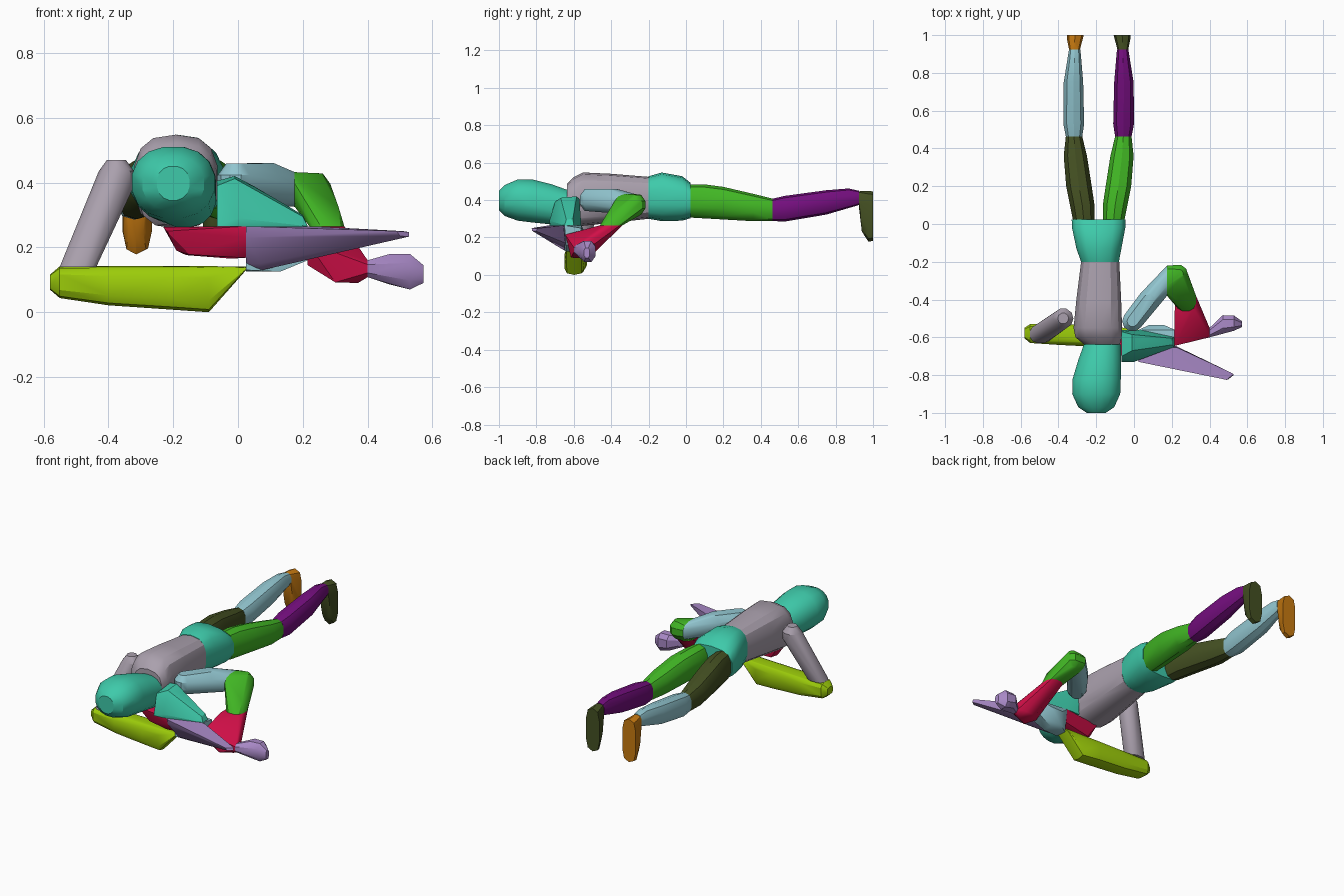
import bpy
import bmesh
import math
from mathutils import Vector

cube = bpy.data.objects.get("Cube")
if cube:
    bpy.data.objects.remove(cube, do_unlink=True)


# ---------- materials ----------
def linear(c):
    c /= 255
    return c / 12.92 if c <= 0.04045 else ((c + 0.055) / 1.055) ** 2.4


def make_material(name, r, g, b):
    m = bpy.data.materials.new(name)
    m.use_nodes = True
    col = (linear(r), linear(g), linear(b), 1)
    m.diffuse_color = col
    m.node_tree.nodes["Principled BSDF"].inputs["Base Color"].default_value = col
    return m


TEAL = make_material("teal", 62, 202, 170)
GREY = make_material("warm grey", 170, 160, 173)
LAVENDER = make_material("lavender", 170, 138, 200)
CRIMSON = make_material("crimson", 210, 15, 72)
LIME = make_material("lime", 156, 204, 10)
GREEN = make_material("green", 65, 182, 36)
PURPLE = make_material("purple", 116, 14, 126)
OLIVE = make_material("dark olive", 68, 80, 34)
ORANGE = make_material("orange", 200, 122, 16)
BLUE = make_material("pale blue", 146, 198, 208)


# ---------- point generators ----------
def ring(axis, at, a0, a1, b0, b1, n=12, power=0.8):
    """Rounded section across an axis; a and b are the extents on the other two axes."""
    pts = []
    for i in range(n):
        t = 2 * math.pi * (i + 0.5) / n
        c, s = math.cos(t), math.sin(t)
        k = math.cos(math.pi / n) ** power
        u = (a0 + a1) / 2 + (a1 - a0) / 2 * math.copysign(abs(c) ** power, c) / k
        v = (b0 + b1) / 2 + (b1 - b0) / 2 * math.copysign(abs(s) ** power, s) / k
        p = [u, v]
        p.insert("XYZ".index(axis), at)
        pts.append(tuple(p))
    return pts


def rings(axis, sections, **kw):
    return [p for s in sections for p in ring(axis, *s, **kw)]


def ball(x, y, z, r):
    pts = []
    for lat in (-60, -20, 20, 60):
        a = math.radians(lat)
        for i in range(10):
            t = 2 * math.pi * i / 10
            pts.append((x + r * math.cos(a) * math.cos(t),
                        y + r * math.cos(a) * math.sin(t),
                        z + r * math.sin(a) / math.sin(math.radians(60))))
    return pts


def hull(name, mat, pts, angle=30):
    """Convex solid around a set of points."""
    bm = bmesh.new()
    for p in pts:
        bm.verts.new(Vector(p))
    bmesh.ops.remove_doubles(bm, verts=bm.verts, dist=0.002)
    bmesh.ops.convex_hull(bm, input=bm.verts)
    bmesh.ops.delete(bm, geom=[v for v in bm.verts if not v.link_faces], context='VERTS')
    bmesh.ops.dissolve_limit(bm, angle_limit=math.radians(1), verts=bm.verts, edges=bm.edges)
    bmesh.ops.recalc_face_normals(bm, faces=bm.faces)
    me = bpy.data.meshes.new(name)
    bm.to_mesh(me)
    bm.free()
    me.materials.append(mat)
    ob = bpy.data.objects.new(name, me)
    bpy.context.collection.objects.link(ob)
    bpy.ops.object.select_all(action='DESELECT')
    ob.select_set(True)
    bpy.context.view_layer.objects.active = ob
    bpy.ops.object.shade_smooth_by_angle(angle=math.radians(angle))
    return ob


# ---------- head, torso, pelvis: sections (y, x0, x1, z0, z1) ----------
hull("head", TEAL, rings('Y', [
    (-1.0, -0.25, -0.15, 0.345, 0.45), (-0.97, -0.295, -0.105, 0.315, 0.48),
    (-0.9, -0.327, -0.073, 0.29, 0.51), (-0.82, -0.325, -0.07, 0.28, 0.51),
    (-0.72, -0.295, -0.068, 0.27, 0.485), (-0.637, -0.265, -0.068, 0.262, 0.455)], n=16, power=0.9))
hull("torso", GREY, rings('Y', [
    (-0.637, -0.265, -0.075, 0.265, 0.485), (-0.6, -0.31, -0.065, 0.26, 0.52),
    (-0.55, -0.32, -0.063, 0.265, 0.545), (-0.4, -0.305, -0.068, 0.28, 0.538),
    (-0.2, -0.28, -0.078, 0.302, 0.522)], n=14, power=0.75))
hull("pelvis", TEAL, rings('Y', [
    (-0.2, -0.28, -0.08, 0.302, 0.525), (-0.13, -0.305, -0.068, 0.29, 0.545),
    (-0.02, -0.328, -0.046, 0.292, 0.525), (0.025, -0.33, -0.046, 0.305, 0.49)], n=14, power=0.75))

# ---------- legs, mirrored about the body's centre line ----------
THIGH = [(0.025, -0.165, -0.05, 0.31, 0.48), (0.1, -0.165, -0.035, 0.308, 0.48),
         (0.2, -0.15, -0.015, 0.305, 0.467), (0.36, -0.125, -0.002, 0.29, 0.43),
         (0.463, -0.1, -0.013, 0.29, 0.405)]
SHIN = [(0.463, -0.1, -0.013, 0.29, 0.405), (0.53, -0.11, 0.0, 0.288, 0.42),
        (0.75, -0.105, -0.002, 0.325, 0.45), (0.87, -0.095, -0.022, 0.36, 0.46),
        (0.925, -0.09, -0.03, 0.375, 0.448)]
FOOT = [(0.925, -0.088, -0.03, 0.36, 0.445), (0.94, -0.09, -0.028, 0.235, 0.445),
        (0.975, -0.1, -0.02, 0.182, 0.445), (1.0, -0.108, -0.018, 0.185, 0.442)]
CENTRE = -0.187
for side, mirror, colours in (("left", False, (GREEN, PURPLE, OLIVE)),
                              ("right", True, (OLIVE, BLUE, ORANGE))):
    for part, secs, mat, pw in zip(("thigh", "shin", "foot"), (THIGH, SHIN, FOOT),
                                   colours, (0.85, 0.8, 0.6)):
        pts = rings('Y', secs, n=10, power=pw)
        if mirror:
            pts = [(2 * CENTRE - x, y, z) for x, y, z in pts]
        hull(f"{side}_{part}", mat, pts)

# ---------- right arm, lying across under the chest ----------
hull("right_upper_arm", GREY,
     ball(-0.375, -0.5, 0.412, 0.058) + ring('Z', 0.14, -0.55, -0.437, -0.63, -0.535))
hull("right_forearm", LIME, rings('X', [
    (-0.58, -0.605, -0.55, 0.07, 0.115), (-0.55, -0.63, -0.53, 0.045, 0.14),
    (-0.4, -0.64, -0.53, 0.023, 0.14), (-0.2, -0.65, -0.535, 0.01, 0.14),
    (-0.09, -0.65, -0.545, 0.002, 0.14), (0.025, -0.64, -0.56, 0.13, 0.14)], n=10, power=0.6))

# ---------- left arm, elbow out to the side ----------
ELBOW = ring('X', 0.175, -0.38, -0.22, 0.325, 0.432)
MID_FOREARM = ring('Z', 0.265, 0.22, 0.328, -0.46, -0.34)
hull("left_upper_arm", BLUE,
     ball(-0.008, -0.515, 0.4, 0.058) + ball(0.08, -0.4, 0.4, 0.06) + ELBOW)
hull("left_elbow", GREEN, ELBOW + ball(0.235, -0.265, 0.375, 0.053) + MID_FOREARM
     + [(0.31, -0.4, 0.325), (0.28, -0.25, 0.39)])
WRIST = ring('X', 0.4, -0.6, -0.55, 0.108, 0.16, n=8)
hull("left_forearm", CRIMSON, MID_FOREARM + WRIST + [
    (0.215, -0.645, 0.215), (0.215, -0.61, 0.145), (0.215, -0.47, 0.262),
    (0.3, -0.615, 0.092), (0.37, -0.57, 0.09), (0.31, -0.51, 0.098), (0.36, -0.52, 0.11)])
hull("left_hand", LAVENDER, WRIST + rings('X', [
    (0.47, -0.575, -0.483, 0.085, 0.18), (0.53, -0.565, -0.485, 0.07, 0.18),
    (0.572, -0.545, -0.515, 0.09, 0.145)], n=8))

# ---------- long tapered bundle held in front of the chest ----------
hull("bundle_top", TEAL, [
    (-0.065, -0.73, 0.265), (-0.065, -0.7, 0.39), (-0.065, -0.57, 0.405),
    (-0.065, -0.56, 0.265), (-0.01, -0.585, 0.42), (-0.01, -0.67, 0.412),
    (0.05, -0.6, 0.388), (0.0, -0.73, 0.29), (0.2, -0.605, 0.3),
    (0.2, -0.64, 0.295), (0.215, -0.6, 0.265), (0.215, -0.65, 0.265),
    (0.0, -0.725, 0.265), (0.03, -0.56, 0.265)])
hull("bundle_back", CRIMSON, [
    (-0.23, -0.63, 0.262), (-0.22, -0.59, 0.264), (-0.22, -0.66, 0.25),
    (-0.19, -0.62, 0.19), (-0.16, -0.6, 0.176), (-0.15, -0.65, 0.178),
    (-0.02, -0.61, 0.165), (-0.02, -0.67, 0.17), (0.025, -0.66, 0.168),
    (0.025, -0.57, 0.185), (0.025, -0.72, 0.23), (0.025, -0.72, 0.265),
    (0.025, -0.56, 0.265)])
hull("bundle_middle", BLUE, [
    (0.025, -0.65, 0.265), (0.025, -0.56, 0.265), (0.025, -0.65, 0.13),
    (0.025, -0.58, 0.125), (0.08, -0.535, 0.22), (0.08, -0.55, 0.14),
    (0.13, -0.64, 0.125), (0.13, -0.58, 0.125), (0.16, -0.535, 0.22),
    (0.215, -0.57, 0.16), (0.215, -0.64, 0.16), (0.215, -0.65, 0.265),
    (0.215, -0.56, 0.25)])
hull("bundle_front", LAVENDER, [
    (0.025, -0.73, 0.265), (0.025, -0.645, 0.265), (0.025, -0.72, 0.23),
    (0.025, -0.645, 0.148), (0.075, -0.65, 0.13), (0.07, -0.68, 0.15),
    (0.23, -0.655, 0.265), (0.22, -0.645, 0.17), (0.51, -0.785, 0.25),
    (0.527, -0.795, 0.247), (0.527, -0.8, 0.233), (0.49, -0.825, 0.25),
    (0.5, -0.822, 0.235)])
